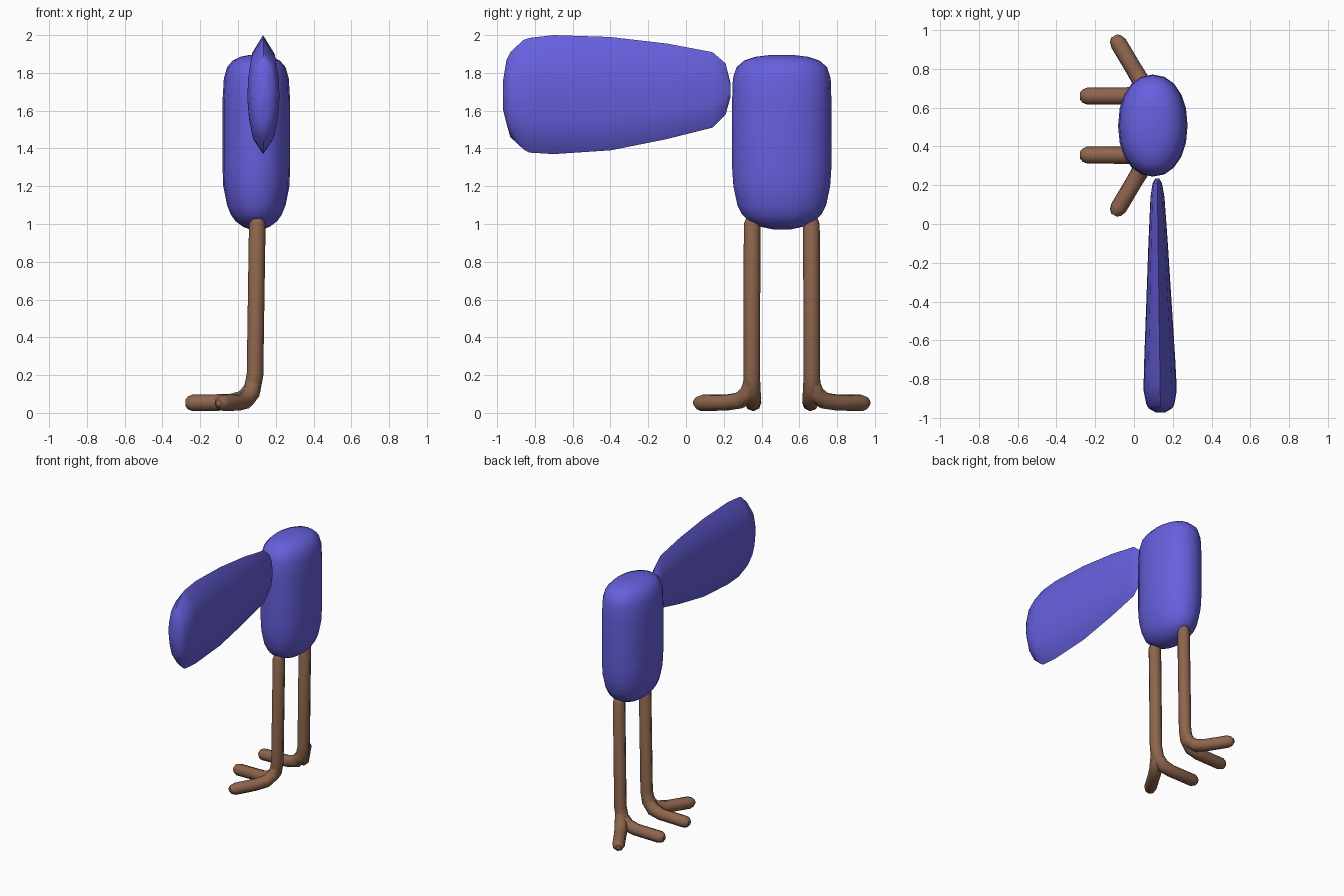
import bpy, bmesh, math

if "Cube" in bpy.data.objects:
    bpy.data.objects.remove(bpy.data.objects["Cube"])


def material(name, rgb):
    m = bpy.data.materials.new(name)
    m.diffuse_color = (*rgb, 1)
    m.use_nodes = True
    m.node_tree.nodes["Principled BSDF"].inputs["Base Color"].default_value = m.diffuse_color
    return m


blue = material("violet_blue", (0.135, 0.115, 0.73))
brown = material("brown", (0.27, 0.13, 0.075))


def smooth(obj, angle):
    bpy.ops.object.select_all(action='DESELECT')
    obj.select_set(True)
    bpy.context.view_layer.objects.active = obj
    bpy.ops.object.shade_smooth_by_angle(angle=math.radians(angle))


def loft(name, rings, mat, angle):
    """Bridge equal-sized point rings and cap both ends."""
    bm = bmesh.new()
    loops = [[bm.verts.new(p) for p in ring] for ring in rings]
    n = len(loops[0])
    for a, b in zip(loops, loops[1:]):
        for i in range(n):
            j = (i + 1) % n
            bm.faces.new((a[i], a[j], b[j], b[i]))
    bm.faces.new(loops[0][::-1])
    bm.faces.new(loops[-1])
    bmesh.ops.recalc_face_normals(bm, faces=bm.faces)
    me = bpy.data.meshes.new(name)
    bm.to_mesh(me)
    bm.free()
    me.materials.append(mat)
    obj = bpy.data.objects.new(name, me)
    bpy.context.collection.objects.link(obj)
    smooth(obj, angle)


# Body: stacked rounded-oval sections (z, half width x, half depth y)
CX, CY = 0.097, 0.507
profile = [(0.97, 0.03, 0.04), (0.985, 0.07, 0.11), (1.015, 0.11, 0.175),
           (1.05, 0.135, 0.21), (1.1, 0.155, 0.235), (1.2, 0.175, 0.256),
           (1.3, 0.179, 0.263), (1.65, 0.179, 0.263), (1.77, 0.172, 0.259),
           (1.83, 0.155, 0.24), (1.865, 0.125, 0.2), (1.885, 0.085, 0.14),
           (1.895, 0.035, 0.06)]


def oval(z, rx, ry, n=20, power=0.93):
    ring = []
    for i in range(n):
        a = 2 * math.pi * i / n
        c, s = math.cos(a), math.sin(a)
        ring.append((CX + rx * math.copysign(abs(c) ** power, c),
                     CY + ry * math.copysign(abs(s) ** power, s), z))
    return ring


loft("body", [oval(*p) for p in profile], blue, 60)

# Wing: thin lens sections (y, top z, bottom z, half thickness)
lens = [(0, 1), (0.72, 0.7), (0.95, 0.3), (1, -0.05), (0.9, -0.4), (0.65, -0.75),
        (0, -1), (-0.65, -0.75), (-0.9, -0.4), (-1, -0.05), (-0.95, 0.3), (-0.72, 0.7)]
stations = [(-0.97, 1.75, 1.61, 0.025), (-0.95, 1.87, 1.53, 0.06),
            (-0.93, 1.91, 1.46, 0.072), (-0.86, 1.975, 1.395, 0.085),
            (-0.83, 1.985, 1.378, 0.085), (-0.7, 2.0, 1.37, 0.08),
            (-0.4, 1.99, 1.39, 0.065), (-0.1, 1.955, 1.45, 0.05),
            (0.14, 1.91, 1.51, 0.036), (0.21, 1.85, 1.58, 0.024),
            (0.235, 1.75, 1.67, 0.01)]
wing = []
for y, top, bottom, half in stations:
    cx = 0.12 - 0.014 * (y - 0.2)
    mid, hz = (top + bottom) / 2, (top - bottom) / 2
    wing.append([(cx + half * u, y, mid + hz * v) for u, v in lens])
loft("wing", wing, blue, 50)


def tube(name, points, side):
    """Round limb through (x, y, z, radius factor); side mirrors it across the body."""
    cu = bpy.data.curves.new(name, 'CURVE')
    cu.dimensions = '3D'
    cu.bevel_depth = 0.044
    cu.bevel_resolution = 2
    cu.use_fill_caps = True
    sp = cu.splines.new('POLY')
    sp.points.add(len(points) - 1)
    for p, (x, y, z, r) in zip(sp.points, points):
        p.co = (x, CY + side * (CY - y) * -1, z, 1)
        p.radius = r
    obj = bpy.data.objects.new(name, cu)
    bpy.context.collection.objects.link(obj)
    me = bpy.data.meshes.new_from_object(
        obj.evaluated_get(bpy.context.evaluated_depsgraph_get()))
    bpy.data.objects.remove(obj)
    me.name = name
    me.materials.clear()
    me.materials.append(brown)
    obj = bpy.data.objects.new(name, me)
    bpy.context.collection.objects.link(obj)
    smooth(obj, 60)


# Each leg bends into a straight toe, with a second toe splayed outward
leg = [(0.103, 0.35, 1.04, 0.4), (0.103, 0.35, 1.028, 0.75), (0.102, 0.35, 1.0, 1),
       (0.09, 0.348, 0.2, 1), (0.075, 0.348, 0.125, 1.05), (0.03, 0.351, 0.073, 1.08),
       (-0.04, 0.354, 0.056, 1), (-0.24, 0.355, 0.053, 1), (-0.265, 0.355, 0.053, 0.78),
       (-0.278, 0.355, 0.053, 0.4)]
toe = [(0.088, 0.347, 0.18, 0.8), (0.07, 0.33, 0.105, 1.05), (0.04, 0.285, 0.066, 1.05),
       (0.0, 0.217, 0.055, 1), (-0.08, 0.083, 0.053, 1), (-0.095, 0.06, 0.053, 0.78),
       (-0.103, 0.046, 0.053, 0.4)]
for label, side in (("near", 1), ("far", -1)):
    tube(label + "_leg", leg, side)
    tube(label + "_outer_toe", toe, side)
